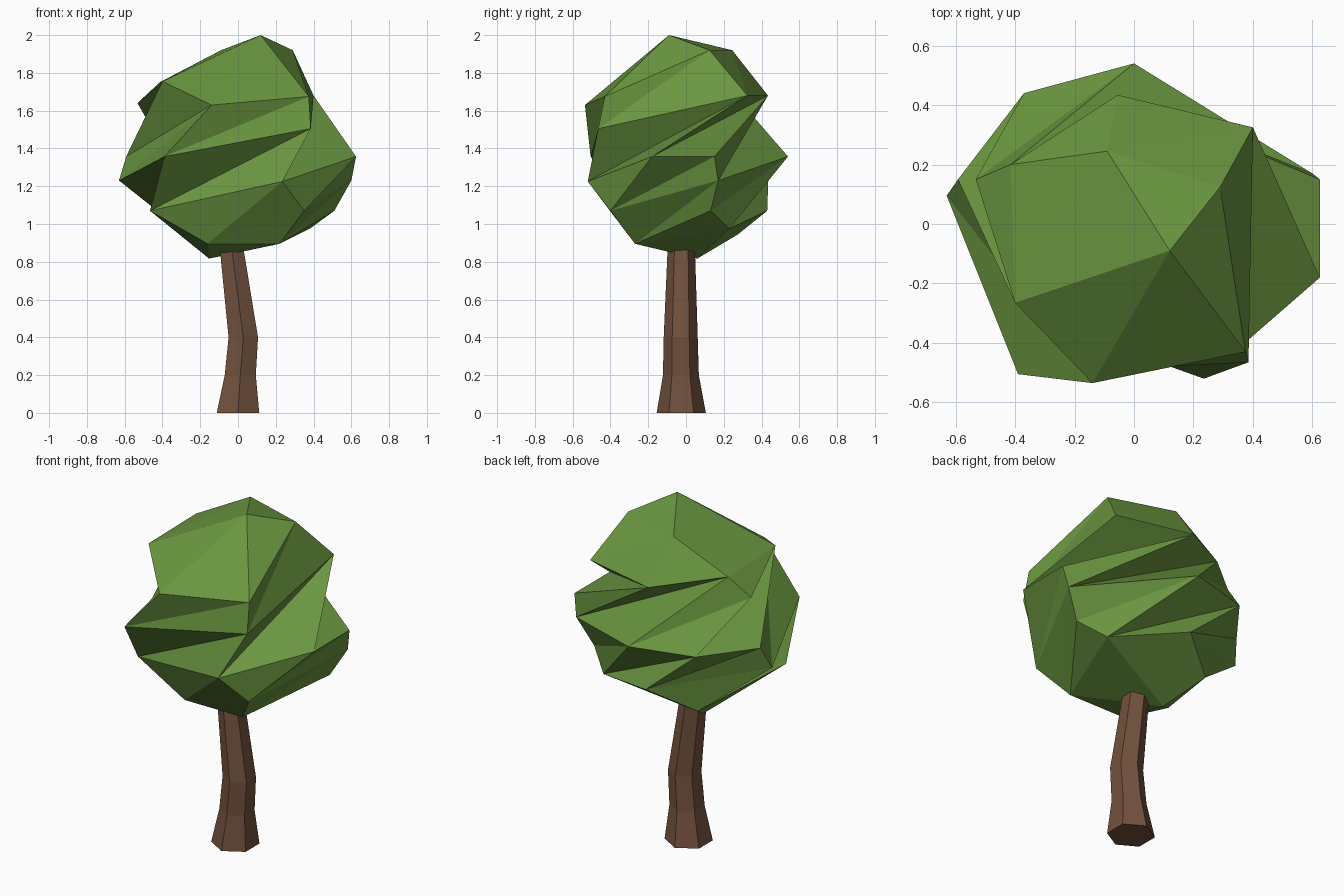
import bpy, bmesh, math
from mathutils import Vector, Matrix

if "Cube" in bpy.data.objects:
    bpy.data.objects.remove(bpy.data.objects["Cube"])


def material(name, rgb):
    m = bpy.data.materials.new(name)
    m.diffuse_color = (*rgb, 1)
    m.use_nodes = True
    m.node_tree.nodes["Principled BSDF"].inputs["Base Color"].default_value = m.diffuse_color
    return m


def add_object(name, bm, mat):
    bmesh.ops.recalc_face_normals(bm, faces=bm.faces)
    mesh = bpy.data.meshes.new(name)
    bm.to_mesh(mesh)
    bm.free()
    mesh.materials.append(mat)
    ob = bpy.data.objects.new(name, mesh)
    bpy.context.collection.objects.link(ob)
    return ob


green = material("leaf green", (0.144, 0.305, 0.051))
brown = material("bark brown", (0.170, 0.083, 0.047))

# Trunk: bent six-sided tube, rings given as (x, y, radius, z)
bm = bmesh.new()
rings = []
for cx, cy, r, z in [(0, -.025, .13, 0), (.012, -.027, .095, .2),
                     (.028, -.028, .09, .4), (-.035, -.025, .072, .88)]:
    rings.append([bm.verts.new((cx + r * math.cos(math.radians(30 + 60 * i)),
                                cy + r * math.sin(math.radians(30 + 60 * i)), z))
                  for i in range(6)])
for low, high in zip(rings, rings[1:]):
    for i in range(6):
        j = (i + 1) % 6
        bm.faces.new((low[i], low[j], high[j], high[i]))
bm.faces.new(rings[0][::-1])
bm.faces.new(rings[-1])
add_object("trunk", bm, brown)

# Crown corners, from the top down
top = [(.12, -.09, 2.0), (.29, .125, 1.92), (-.09, .245, 1.92),
       (-.40, -.265, 1.755), (-.415, .20, 1.75)]
upper = [(-.14, -.535, 1.63), (.375, -.43, 1.675), (.385, -.465, 1.505),
         (.40, .325, 1.68), (-.055, .434, 1.68), (-.532, .15, 1.64)]
middle = [(.625, -.18, 1.357), (.625, .15, 1.357), (0, .54, 1.357),
          (-.37, .44, 1.355), (-.592, .15, 1.357), (-.39, -.505, 1.357),
          (.60, .17, 1.23), (-.63, .095, 1.23), (.235, -.52, 1.225)]
lower = [(.51, .13, 1.07), (.35, -.40, 1.07), (-.466, -.27, 1.07), (-.035, .43, 1.07),
         (.38, .23, .975), (-.27, .275, .945), (.22, -.27, .895), (-.16, -.27, .895),
         (-.153, .06, .817)]
corners = [Vector(p) for p in top + upper + middle + lower]


# The crown is a twisted faceted ball: connect the corners on an untwisted
# unit sphere, then move them to their real places
def untwist(p):
    turn = -math.radians(228) * (min(max(p.z, 1.0), 1.75) - 1.41)
    d = (p - Vector((0, 0, 1.41))).normalized()
    return Matrix.Rotation(turn, 3, 'Z') @ d


bm = bmesh.new()
verts = [bm.verts.new(untwist(p)) for p in corners]
bmesh.ops.convex_hull(bm, input=verts)
for v, p in zip(verts, corners):
    v.co = p
add_object("crown", bm, green)
